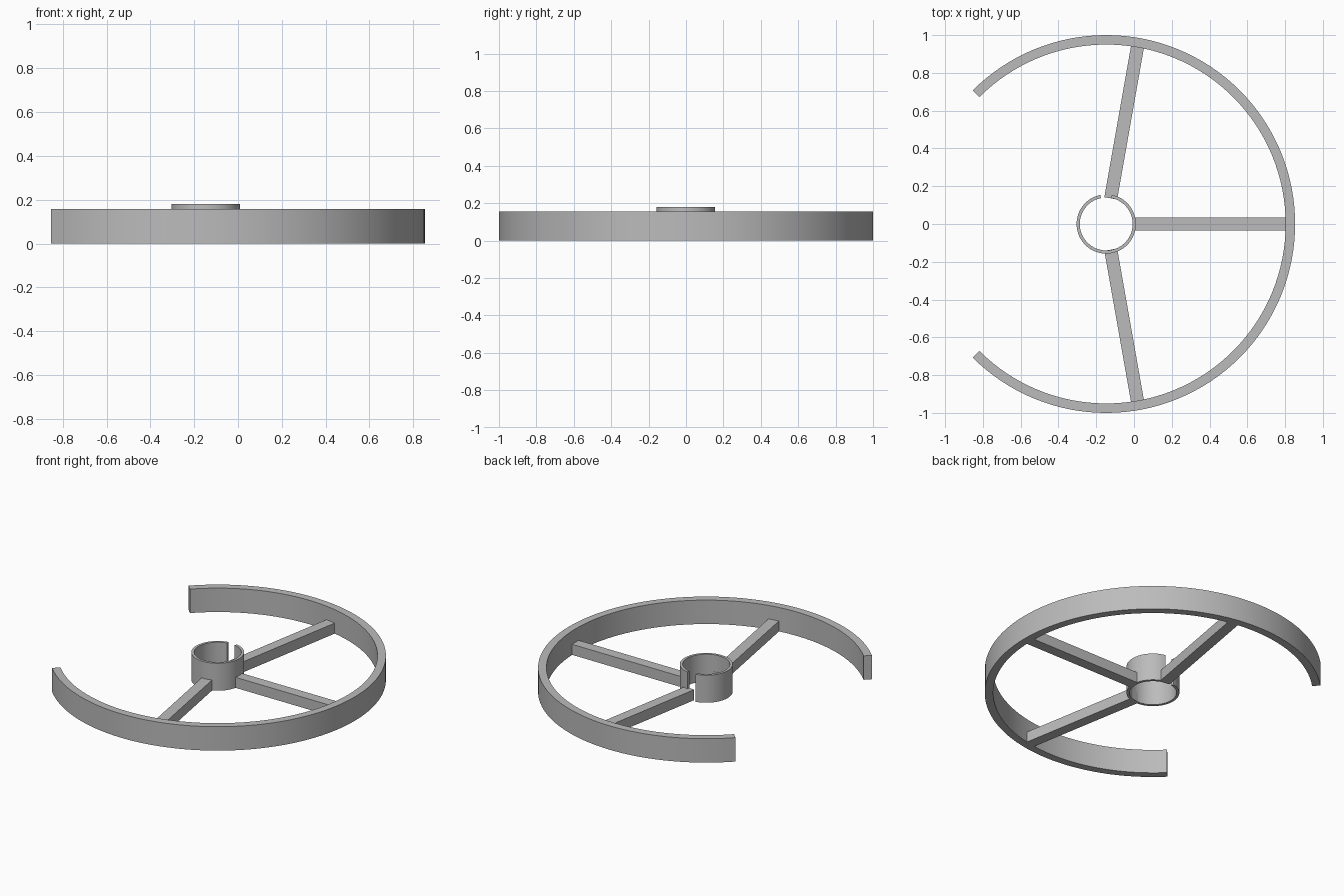
import bpy, bmesh, math
from math import radians, cos, sin
from mathutils import Matrix, Vector

cube = bpy.data.objects.get("Cube")
if cube:
    bpy.data.objects.remove(cube, do_unlink=True)

CENTRE_X = -0.147

grey = bpy.data.materials.new("plain grey")
grey.use_nodes = True
colour = (0.5, 0.5, 0.5, 1)
grey.diffuse_color = colour
grey.node_tree.nodes["Principled BSDF"].inputs["Base Color"].default_value = colour


def add_object(name, bm):
    bmesh.ops.recalc_face_normals(bm, faces=bm.faces)
    mesh = bpy.data.meshes.new(name)
    bm.to_mesh(mesh)
    bm.free()
    mesh.materials.append(grey)
    obj = bpy.data.objects.new(name, mesh)
    obj.location.x = CENTRE_X
    bpy.context.collection.objects.link(obj)
    return obj


def arc_band(name, inner, outer, height, start, end, steps):
    """Rectangular section swept round z from start to end (degrees)."""
    bm = bmesh.new()
    section = [(inner, 0), (outer, 0), (outer, height), (inner, height)]
    rings = []
    for i in range(steps + 1):
        a = radians(start + (end - start) * i / steps)
        rings.append([bm.verts.new((r * cos(a), r * sin(a), z)) for r, z in section])
    for a, b in zip(rings, rings[1:]):
        for k in range(4):
            n = (k + 1) % 4
            bm.faces.new((a[k], a[n], b[n], b[k]))
    bm.faces.new(rings[0])
    bm.faces.new(rings[-1])
    obj = add_object(name, bm)
    bpy.ops.object.select_all(action='DESELECT')
    obj.select_set(True)
    bpy.context.view_layer.objects.active = obj
    bpy.ops.object.shade_smooth_by_angle(angle=radians(30))


def spoke(name, angle, start=0.138, end=0.952, size=0.069):
    """Square bar lying on the ground, pointing outwards."""
    bm = bmesh.new()
    bmesh.ops.create_cube(bm, size=1)
    bmesh.ops.scale(bm, vec=(end - start, size, size), verts=bm.verts)
    bmesh.ops.translate(bm, vec=Vector(((start + end) / 2, 0, size / 2)), verts=bm.verts)
    bmesh.ops.rotate(bm, cent=(0, 0, 0), matrix=Matrix.Rotation(radians(angle), 3, 'Z'),
                     verts=bm.verts)
    add_object(name, bm)


# Open outer rim, three quarters of a circle
arc_band("outer_rim", 0.95, 1.0, 0.157, -135, 135, 96)

# Slotted hub tube
arc_band("hub", 0.14, 0.157, 0.18, 101.5, 439, 80)

# Three spokes
for name, angle in (("back_spoke", 80), ("side_spoke", 0), ("front_spoke", -80)):
    spoke(name, angle)
